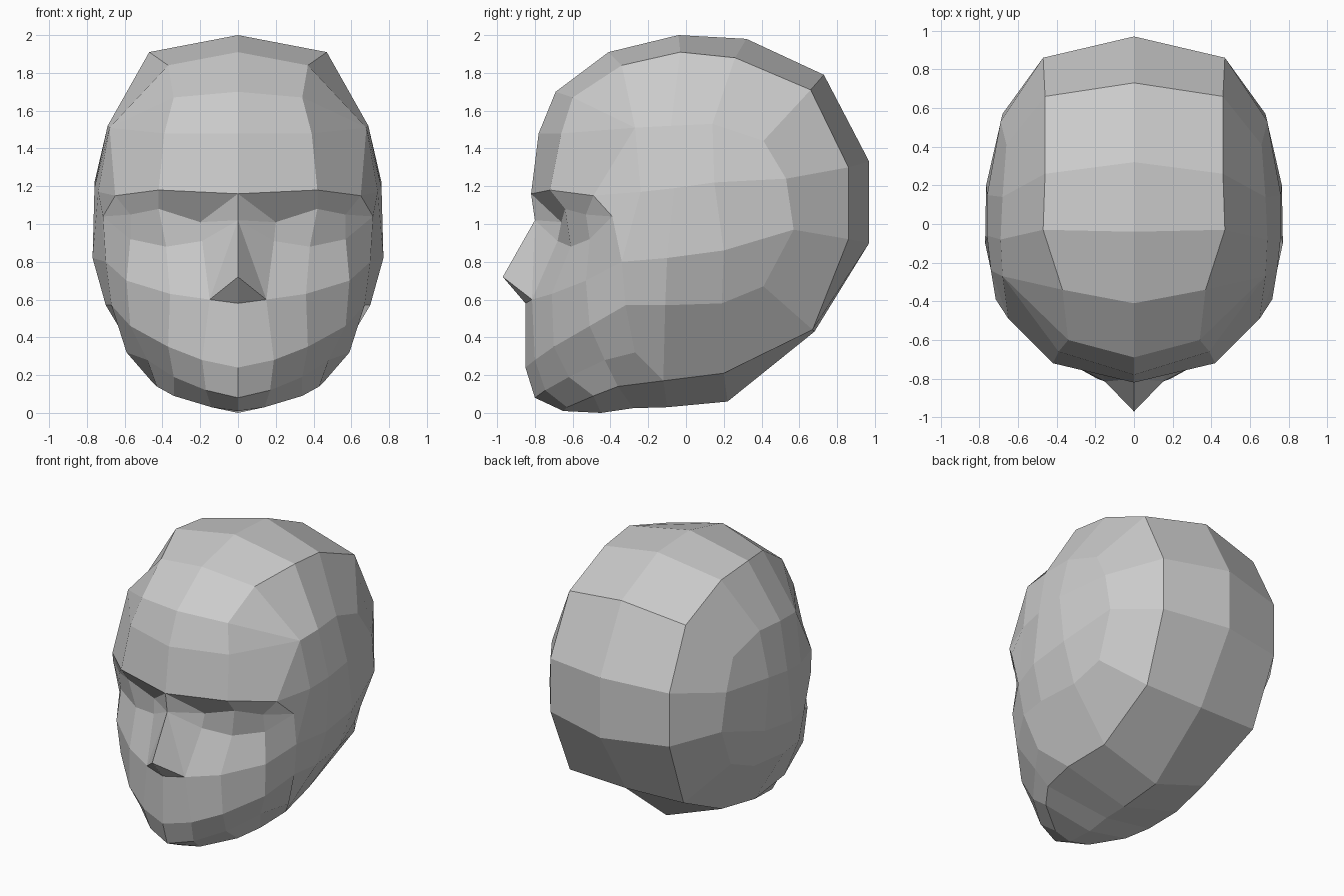
import bpy, bmesh

if "Cube" in bpy.data.objects:
    bpy.data.objects.remove(bpy.data.objects["Cube"])

bm = bmesh.new()


def panel(*rows):
    """Skin quads between neighbouring rows; repeated points collapse to triangles."""
    for a, b in zip(rows, rows[1:]):
        for i in range(len(a) - 1):
            pts = list(dict.fromkeys([a[i], a[i + 1], b[i + 1], b[i]]))
            if len(pts) > 2:
                bm.faces.new([bm.verts.new(p) for p in pts])


# Shared landmarks of the half head
bridge, tip = (0, -.80, 1.02), (0, -.97, .72)
base, wing = (0, -.85, .58), (.15, -.815, .60)
brow_end, temple = (.65, -.49, 1.15), (.715, -.39, 1.04)
cheek, jaw_top = (.70, -.34, .80), (.67, -.32, .57)
jaw_side, jaw_corner = (.59, -.27, .32), (.46, -.12, .17)
side_front = (.68, -.27, 1.51)

# Cranium: midline profile, shoulder loop and side loop, brow over crown to nape
profile = [(-.82, 1.16), (-.78, 1.48), (-.69, 1.70), (-.41, 1.91), (-.04, 2.0), (.32, 1.98),
           (.73, 1.79), (.97, 1.33), (.97, .90), (.68, .43), (.22, .06)]
mid = [(0, y, z) for y, z in profile]
shoulder = [(.42, -.72, 1.18), (.39, -.66, 1.48), (.34, -.60, 1.67), (.37, -.34, 1.84),
            (.47, -.03, 1.91), (.46, .26, 1.88), (.46, .66, 1.71), (.47, .86, 1.30),
            (.47, .86, .92), (.45, .67, .44), (.42, .20, .21)]
side = [brow_end] + [side_front] * 3 + [
    (.69, -.08, 1.52), (.68, .14, 1.53), (.66, .41, 1.44), (.69, .53, 1.24),
    (.68, .57, .97), (.64, .41, .67), (.67, .19, .58)]
panel(mid, shoulder, side)

# Side of the head, filling the side loop
ear_top = [(.74, -.24, 1.17), (.76, -.06, 1.19), (.76, .15, 1.22), side[7]]
ear_low = [cheek, (.77, -.10, .82), (.765, .20, .86), side[8]]
jaw_line = [jaw_top, (.70, -.11, .57), side[10], side[9]]
panel(side[3:7], ear_top, ear_low, jaw_line)
panel([side_front, side_front], [brow_end, ear_top[0]], [temple, cheek])

# Face rows from brow to under the chin
brow = [mid[0], mid[0], shoulder[0], brow_end, brow_end]
lid = [bridge, (.20, -.66, 1.01), (.42, -.64, 1.08), (.57, -.53, 1.05), temple]
eye_low = [bridge, (.19, -.68, .91), (.38, -.61, .88), (.57, -.51, .92), temple]
cheeks = [wing, wing, (.36, -.71, .63), (.59, -.53, .70), cheek]
mouth = [(0, -.85, .24), (.19, -.80, .28), (.37, -.70, .35), (.57, -.51, .46), jaw_top]
chin = [(0, -.80, .08), (.17, -.745, .12), (.34, -.62, .19), (.48, -.43, .28), jaw_side]
under = [(0, -.65, .01), (.14, -.63, .03), (.34, -.49, .09), (.43, -.36, .14), jaw_corner]
panel(brow, lid, eye_low, cheeks)
panel([base] + cheeks[1:], mouth, chin, under)

# Nose wedge
panel([bridge, tip, base], [wing, wing, wing])

# Rear of the jaw and the underside
panel(jaw_line[:3], [jaw_side, jaw_corner, shoulder[10]])
keel = [under[0], under[0], (0, -.45, 0), (0, -.28, .025), (0, -.10, .03), mid[10]]
panel(under + [shoulder[10]], keel)

# Weld, mirror to the other half and orient faces outward
bmesh.ops.remove_doubles(bm, verts=bm.verts, dist=.001)
bmesh.ops.mirror(bm, geom=bm.verts[:] + bm.edges[:] + bm.faces[:], axis='X', merge_dist=.001)
bmesh.ops.remove_doubles(bm, verts=bm.verts, dist=.001)
bmesh.ops.recalc_face_normals(bm, faces=bm.faces)

mesh = bpy.data.meshes.new("head")
bm.to_mesh(mesh)
bm.free()
head = bpy.data.objects.new("head", mesh)
bpy.context.collection.objects.link(head)
